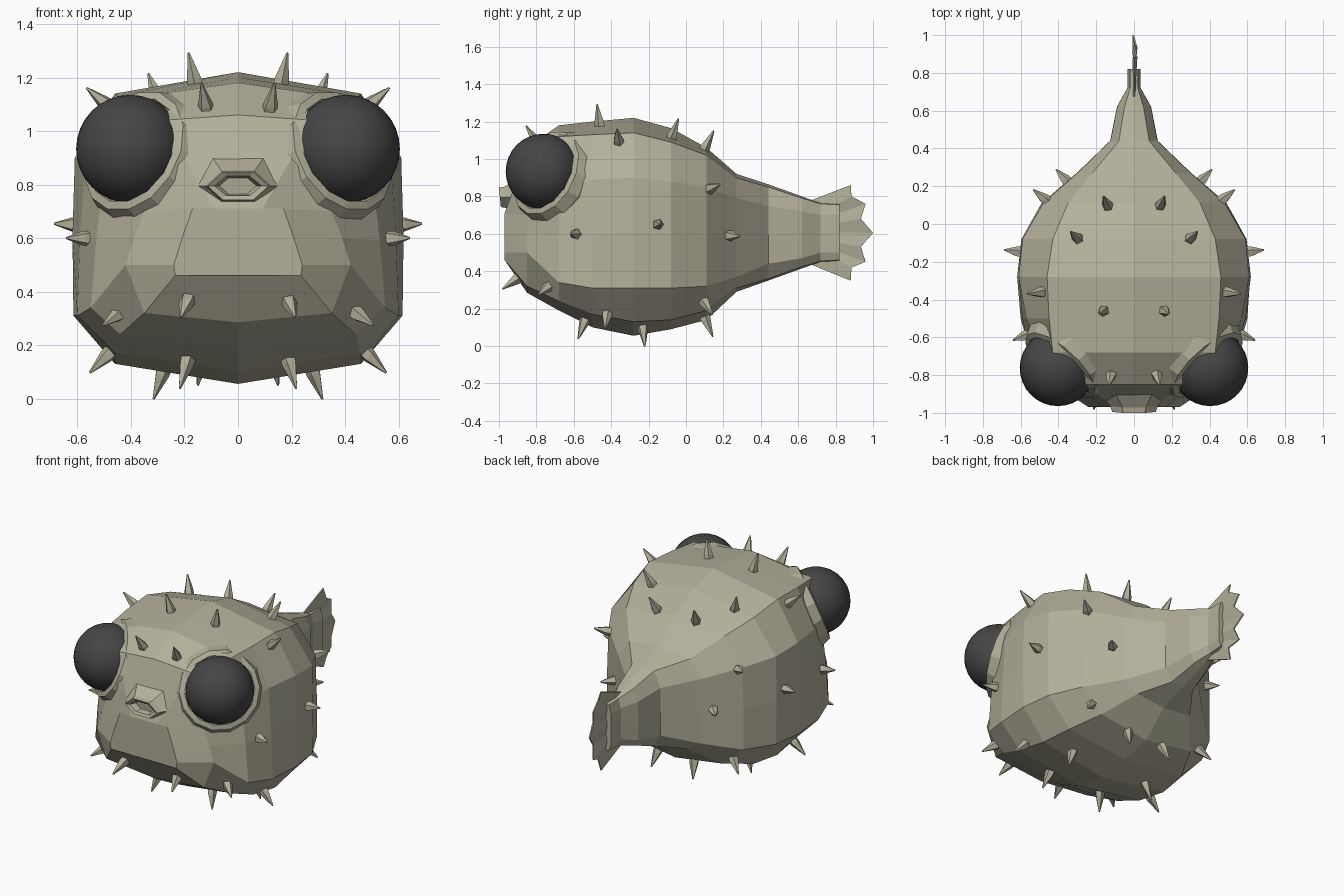
import bpy, bmesh, math
from mathutils import Vector
from mathutils.bvhtree import BVHTree

cube = bpy.data.objects.get("Cube")
if cube:
    bpy.data.objects.remove(cube)


def make_material(name, color):
    mat = bpy.data.materials.new(name)
    mat.use_nodes = True
    mat.diffuse_color = (*color, 1)
    mat.node_tree.nodes["Principled BSDF"].inputs["Base Color"].default_value = (*color, 1)
    return mat


SKIN = make_material("olive grey skin", (0.45, 0.43, 0.325))
EYE = make_material("dark eye", (0.06, 0.06, 0.06))


def finish(name, bm, mat):
    bmesh.ops.recalc_face_normals(bm, faces=bm.faces)
    mesh = bpy.data.meshes.new(name)
    bm.to_mesh(mesh)
    mesh.materials.append(mat)
    obj = bpy.data.objects.new(name, mesh)
    bpy.context.collection.objects.link(obj)
    return obj


def bridge(bm, rings):
    """Join successive closed rings of vertices with quads."""
    for a, b in zip(rings, rings[1:]):
        n = len(a)
        for i in range(n):
            j = (i + 1) % n
            bm.faces.new((a[i], a[j], b[j], b[i]))


# Body: cross-sections from the chin to the tail stem
# y, top z, top corner x z, upper side x z, lower side x z, belly corner x z, bottom z
sections = [
    (-.97, .70, .09, .705, .17, .71, .24, .50, .235, .46, .485),
    (-.85, 1.06, .28, 1.04, .35, .70, .42, .50, .35, .32, .285),
    (-.68, 1.18, .43, 1.12, .50, .84, .55, .34, .44, .24, .19),
    (-.50, 1.20, .45, 1.13, .57, .89, .60, .31, .46, .17, .10),
    (-.28, 1.22, .46, 1.14, .61, .90, .615, .31, .46, .13, .055),
    (-.08, 1.165, .43, 1.09, .59, .88, .59, .31, .43, .14, .09),
    (.11, 1.06, .35, 1.02, .48, .85, .49, .32, .34, .19, .14),
    (.27, .92, .22, .90, .30, .79, .30, .37, .20, .31, .29),
    (.44, .865, .08, .85, .125, .75, .125, .44, .08, .36, .35),
    (.62, .80, .05, .79, .09, .72, .09, .47, .05, .425, .415),
    (.72, .765, .02, .76, .035, .70, .035, .50, .02, .455, .45),
    (.82, .76, .02, .755, .035, .70, .035, .50, .02, .46, .455),
]
bm = bmesh.new()
rings = []
for y, zt, wt, ztc, wu, zu, wl, zl, wb, zbc, zb in sections:
    half = [(0, zt), (wt, ztc), (wu, zu), ((wu + wl) * .505, (zu + zl) / 2),
            (wl, zl), (wb, zbc), (0, zb)]
    ring = half + [(-x, z) for x, z in half[-2:0:-1]]
    rings.append([bm.verts.new((x, y, z)) for x, z in ring])
bridge(bm, rings)
for ring in (rings[0], rings[-1]):
    for i in range(6):
        corners = (ring[i], ring[i + 1], ring[(11 - i) % 12], ring[(12 - i) % 12])
        bm.faces.new(list(dict.fromkeys(corners)))
finish("body", bm, SKIN)
surface = BVHTree.FromBMesh(bm)
bm.free()

# Mouth: hexagonal lips around a shallow hollow
bm = bmesh.new()
rings = []
for rx, rz, y in ((.19, .12, -.89), (.125, .066, -.965), (.115, .06, -.995),
                  (.088, .042, -.985), (.07, .034, -.95)):
    ring = []
    for i in range(6):
        a = math.tau * i / 6
        c, s = math.cos(a), math.sin(a)
        ring.append(bm.verts.new((rx * c, y - .1 * rz * s, .795 + rz * s)))
    rings.append(ring)
bridge(bm, rings)
bm.faces.new(rings[-1])
finish("mouth", bm, SKIN)

# Eyes, each set in a raised collar
for side, label in ((1, "left"), (-1, "right")):
    centre = Vector((side * .403, -.762, .933))
    axis = Vector((side * .62, -.68, .36)).normalized()
    turn = axis.to_track_quat('Z', 'Y')
    bpy.ops.mesh.primitive_uv_sphere_add(segments=32, ring_count=16, radius=.202, location=centre)
    eye = bpy.context.object
    eye.name = label + "_eye"
    eye.data.materials.append(EYE)
    bpy.ops.object.shade_smooth()

    bm = bmesh.new()
    rings = []
    for r, h in ((.19, -.06), (.21, -.012), (.24, -.02), (.262, -.08), (.26, -.2), (.22, -.3)):
        rings.append([])
        for i in range(14):
            a = math.tau * i / 14
            p = turn @ Vector((r * math.cos(a), r * math.sin(a), h))
            rings[-1].append(bm.verts.new(centre + p))
    bridge(bm, rings)
    finish(label + "_eye_collar", bm, SKIN)

# Tail fin: a thin pleated fan with a ragged edge
edge = [(.88, .86), (.885, .80), (.96, .76), (.935, .68), (1.0, .605),
        (.935, .53), (.96, .45), (.885, .42), (.88, .35)]
bm = bmesh.new()
roots, tips = [], []
for i, (y, z) in enumerate(edge):
    t = i / (len(edge) - 1)
    fold = .014 if i % 2 else -.004
    roots.append(bm.verts.new((0, .66 if i in (0, 8) else .76, .775 - .335 * t)))
    tips.append(bm.verts.new((fold, y, z)))
for i in range(len(edge) - 1):
    bm.faces.new((roots[i], roots[i + 1], tips[i + 1], tips[i]))
fin = finish("tail_fin", bm, SKIN)
solid = fin.modifiers.new("thickness", 'SOLIDIFY')
solid.thickness = .008
solid.offset = 0

# Spines: five-sided tapered spikes standing on the skin, mirrored
spots = [
    (.16, -.46, 1.18), (.12, -.80, 1.09), (.30, -.07, 1.13), (.14, .10, 1.06),
    (.48, -.36, 1.09), (.46, .12, .84), (.60, -.15, .65), (.57, -.59, .60),
    (.35, .22, .59), (.19, -.89, .37), (.43, -.72, .33), (.19, -.54, .14),
    (.47, -.42, .18), (.28, -.23, .10), (.13, .10, .15), (.38, .08, .27),
]
bm = bmesh.new()
for spot in spots:
    base, normal = surface.find_nearest(Vector(spot))[:2]
    out = Vector((base.x / .38, (base.y + .3) / .56, (base.z - .62) / .34)).normalized()
    out = (out + normal * .7).normalized()
    turn = out.to_track_quat('Z', 'Y')
    length = .085 + .035 * abs(out.z)
    for side in (1, -1):
        flip = Vector((side, 1, 1))
        rings = []
        for r, h in ((.032, -.03), (.028, .02), (.004, length)):
            rings.append([])
            for i in range(5):
                a = math.tau * i / 5
                p = base + turn @ Vector((r * math.cos(a), r * math.sin(a), h))
                rings[-1].append(bm.verts.new(p * flip))
        bridge(bm, rings)
        bm.faces.new(rings[0])
        bm.faces.new(rings[-1])
finish("spines", bm, SKIN)
